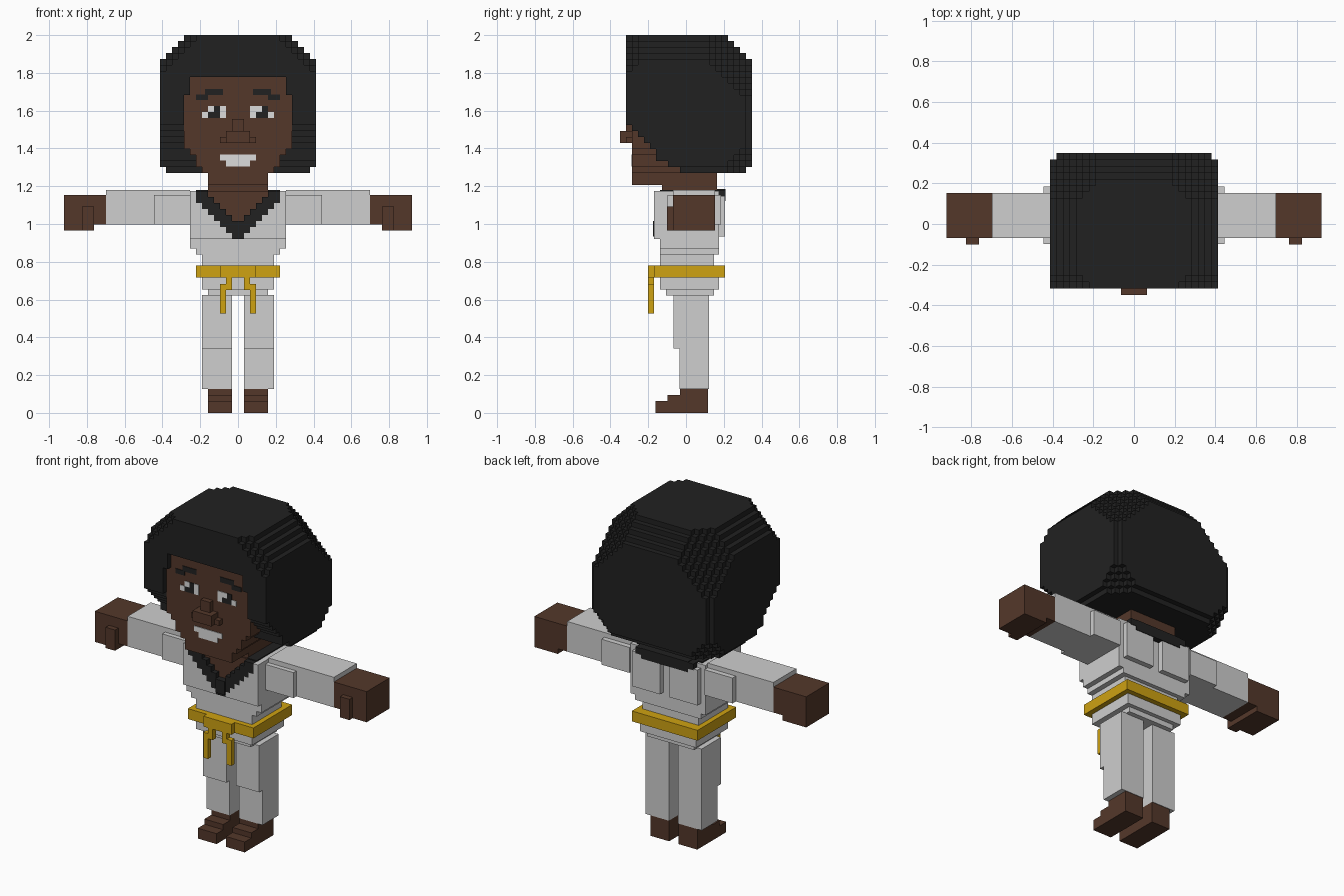
import bpy, bmesh
from mathutils import Vector

if "Cube" in bpy.data.objects:
    bpy.data.objects.remove(bpy.data.objects["Cube"])

V = 2 / 63  # size of one block cell; all numbers below are in cells


def colour(name, r, g, b):
    m = bpy.data.materials.new(name)
    m.diffuse_color = (r, g, b, 1)
    m.use_nodes = True
    m.node_tree.nodes["Principled BSDF"].inputs["Base Color"].default_value = m.diffuse_color
    return m


WHITE = colour("white cloth", 0.62, 0.62, 0.62)
SKIN = colour("brown skin", 0.088, 0.039, 0.023)
BLACK = colour("black", 0.0155, 0.0155, 0.0155)
GOLD = colour("gold", 0.62, 0.36, 0.006)
TEETH = colour("tooth white", 0.72, 0.72, 0.72)


def finish(name, bm, mats):
    me = bpy.data.meshes.new(name)
    bm.to_mesh(me)
    bm.free()
    for m in mats:
        me.materials.append(m)
    ob = bpy.data.objects.new(name, me)
    bpy.context.collection.objects.link(ob)
    return ob


def boxes(name, mat, items, mirror=False):
    """Boxes given as (x0, x1, y0, y1, z0, z1), optionally mirrored in x."""
    bm = bmesh.new()
    if mirror:
        items = items + [(-b[1], -b[0]) + tuple(b[2:]) for b in items]
    for x0, x1, y0, y1, z0, z1 in items:
        r = bmesh.ops.create_cube(bm, size=1)
        for v in r["verts"]:
            v.co = Vector((x0 + (v.co.x + .5) * (x1 - x0),
                           y0 + (v.co.y + .5) * (y1 - y0),
                           z0 + (v.co.z + .5) * (z1 - z0))) * V
    return finish(name, bm, [mat])


def voxels(name, mats, xr, yr, zr, rule, shift_y=0.0):
    """Block shape; rule(x, y, z) at cell centres gives a material index or None."""
    cells = {}
    for i in range(*xr):
        for j in range(*yr):
            for k in range(*zr):
                m = rule(i + .5, j + .5, k + .5)
                if m is not None:
                    cells[i, j, k] = m
    bm = bmesh.new()
    verts = {}

    def vert(p):
        if p not in verts:
            verts[p] = bm.verts.new((p[0] * V, (p[1] + shift_y) * V, p[2] * V))
        return verts[p]

    for c, m in cells.items():
        for ax in range(3):
            for s in (0, 1):
                n = list(c)
                n[ax] += 1 if s else -1
                if tuple(n) in cells:
                    continue
                quad = []
                for a, b in ((0, 0), (1, 0), (1, 1), (0, 1)):
                    p = list(c)
                    p[ax] += s
                    p[(ax + 1) % 3] += a
                    p[(ax + 2) % 3] += b
                    quad.append(vert(tuple(p)))
                f = bm.faces.new(quad if s else quad[::-1])
                f.material_index = m
    return finish(name, bm, mats)


# Hair: chamfered block with a diagonal lower front and a face opening
def hair_rule(x, y, z):
    a = abs(x)
    low = 40 + max(0, -y) * 0.45 + max(0, -y - 4) * 0.75
    if z < low:
        return None
    if a + z > 71.1 or a - z > -28.9 or y + z > 69.1 or y - z > -30.9:
        return None
    if a + y > 22.1 or a - y > 22.1:
        return None
    if a + y + z > 75 or a - y + z > 78.6 or a + y - z > -22:
        return None
    if y < -6 and ((a < 9 and z < 53) or (a < 8 and z < 56)):
        return None
    return 0


voxels("hair", [BLACK], (-13, 13), (-10, 11), (40, 63), hair_rule)


# Head: flat face with a stepped jaw
def head_rule(x, y, z):
    a = abs(x)
    width = 9 if z > 44 else 8 if z > 43 else 7 if z > 41 else 6 if z > 40 else 5
    if z > 53:
        width = 8
    if a > width or (z < 39 and y > -4):
        return None
    return 0


voxels("head", [SKIN], (-9, 9), (-9, 0), (38, 56), head_rule)
boxes("neck", SKIN, [(-5, 5, -4, 5.2, 35.5, 41.5)])
boxes("nose", SKIN, [(-1, 1, -10, -9, 46, 49), (-3, 3, -10, -9, 45, 46),
                     (-2, 2, -11, -9, 45, 47)])

# Face details as thin plates
F0, F1 = -9.12, -9
boxes("eyebrows", BLACK, [(2.5, 5.5, F0, F1, 53, 54), (5, 7, F0, F1, 52.2, 53.1)], True)
boxes("eye_whites", TEETH, [(2, 4, F0, F1, 50.2, 51.2), (2, 3, F0, F1, 49.2, 50.2),
                            (5, 6, F0, F1, 49.2, 50.2),
                            (-3, -2, F0, F1, 49.2, 51.2), (-5, -4, F0, F1, 50.2, 51.2),
                            (-6, -5, F0, F1, 49.2, 50.2)])
boxes("pupils", BLACK, [(4, 5, F0, F1, 50.2, 51.2), (3, 5, F0, F1, 49.2, 50.2),
                        (-4, -3, F0, F1, 50.2, 51.2), (-5, -3, F0, F1, 49.2, 50.2)])
boxes("smile", TEETH, [(-3, 3, F0, F1, 42.1, 43.1), (-2, 2, F0, F1, 41.1, 42.1)])


# Chest: jacket front with a dark V collar around bare skin
def chest_rule(x, y, z):
    a = abs(x)
    d = z - a
    if d > 31.2:
        return None if y < -4 else 1
    return 2 if d > 28.9 and a < 7 else 0


voxels("jacket_front", [WHITE, SKIN, BLACK], (-8, 8), (-5, -3), (29, 37),
       chest_rule, -0.3)
boxes("jacket_body", WHITE, [(-8, 8, -3.3, 5.5, 27.4, 37.0),
                             (-8, 8, -4.3, 5.5, 27.4, 29),
                             (-7, 7, -4.3, 5.5, 26.4, 27.4),
                             (-6, 6, -4.3, 4.7, 24.6, 26.4)])
boxes("jacket_back_panels", WHITE, [(1, 7, 5.5, 6.5, 29.4, 36.2)], True)
boxes("collar_back", BLACK, [(-5, 5, 4.6, 6.6, 35.3, 37.3)])
boxes("collar_sides", BLACK, [(5, 7, -4.3, 5, 36.5, 37.2),
                              (4, 6.2, 4.6, 6.6, 36, 37.2)], True)
boxes("collar_knot", BLACK, [(-1, 1, -5.5, -5.2, 29.4, 32)])
boxes("jacket_skirt", WHITE, [(-6, 6, -4.3, 5.5, 20.6, 22.6),
                              (-5, 5, -3.3, 4.7, 19.6, 20.6)])

# Sleeves and hands
boxes("sleeves", WHITE, [(8, 22, -2.2, 4.8, 31.4, 37.2),
                         (8, 14, -3.1, 5.8, 31.4, 36.3)], True)
boxes("hands", SKIN, [(22, 24, -2.2, 4.8, 31.4, 36.3),
                      (24, 29, -2.2, 4.8, 30.4, 36.3)], True)
boxes("thumbs", SKIN, [(24, 26, -3.2, -2.2, 30.4, 34.4)], True)

# Belt with knot and hanging ends
boxes("belt", GOLD, [(-7, 7, -5.3, 6.5, 22.6, 24.6), (-3, 3, -6.3, -5.3, 22.6, 24.6)])
boxes("belt_ends", GOLD, [(1, 2, -6.3, -5.3, 20.5, 22.6),
                          (2, 3, -6.3, -5.3, 16.6, 21.5)], True)

# Legs and stepped feet
boxes("trouser_legs", WHITE, [(1, 6, -2.1, 3.8, 10.7, 19.7),
                              (1, 6, -1.1, 3.8, 4, 10.7)], True)
boxes("feet", SKIN, [(1, 5, -5.1, 3.7, 0, 2), (1, 5, -3.1, 3.7, 2, 3),
                     (1, 5, -1.0, 3.7, 3, 4)], True)
